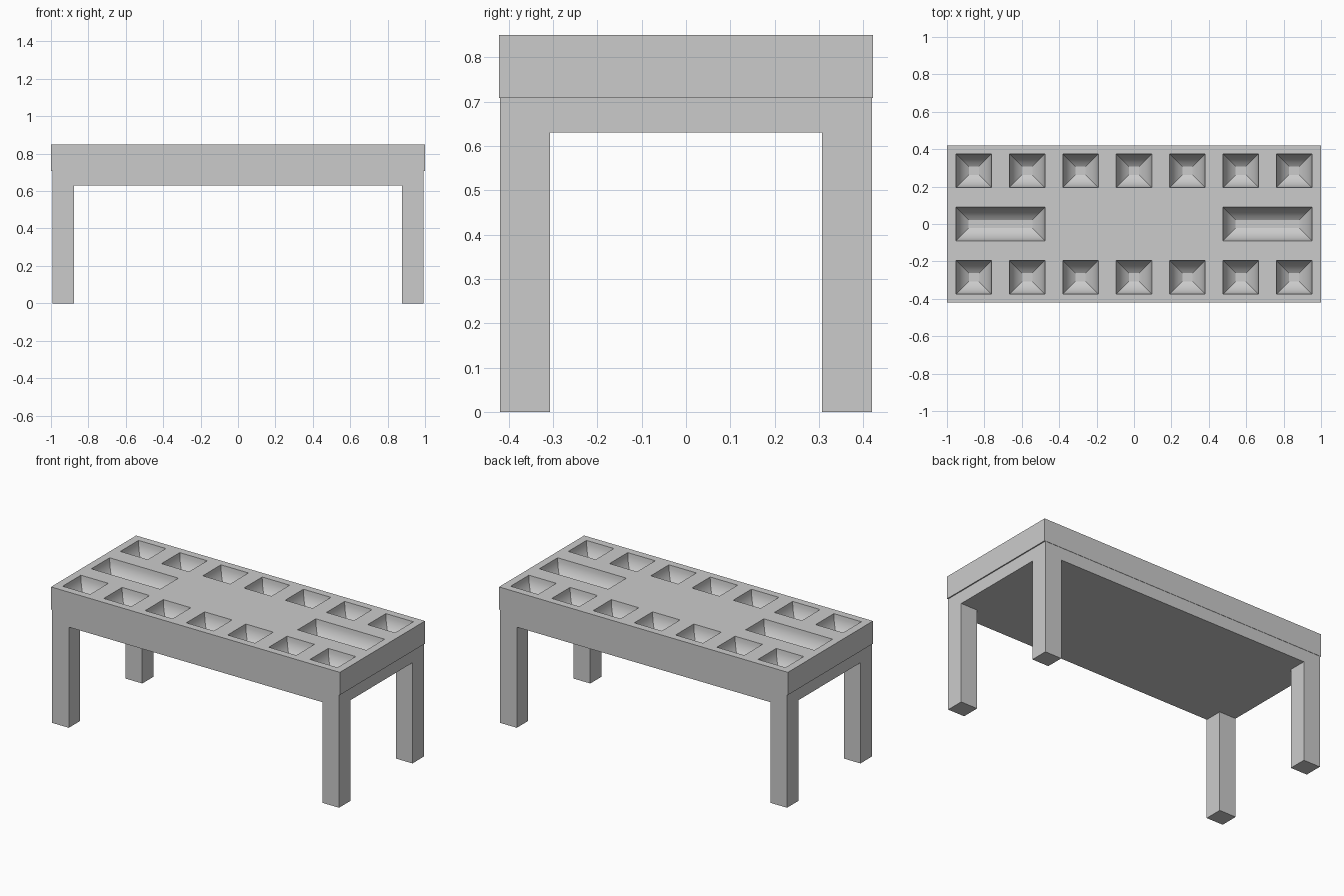
import bpy, bmesh, math

if "Cube" in bpy.data.objects:
    bpy.data.objects.remove(bpy.data.objects["Cube"])

TOP = 0.85
DEPTH = 0.11


def box(name, x0, x1, y0, y1, z0, z1):
    bm = bmesh.new()
    bmesh.ops.create_cube(bm, size=1)
    for v in bm.verts:
        v.co = ((x0 + x1) / 2 + v.co.x * (x1 - x0),
                (y0 + y1) / 2 + v.co.y * (y1 - y0),
                (z0 + z1) / 2 + v.co.z * (z1 - z0))
    return finish(name, bm)


def finish(name, bm):
    bmesh.ops.recalc_face_normals(bm, faces=bm.faces)
    me = bpy.data.meshes.new(name)
    bm.to_mesh(me)
    bm.free()
    ob = bpy.data.objects.new(name, me)
    bpy.context.collection.objects.link(ob)
    return ob


def add_pit(bm, cx, cy, hx, hy, inset=0.068, steps=6, sweep=math.radians(62)):
    """Rectangular bowl: curved walls narrowing to a small flat floor."""
    rings = [(0, TOP + 0.05)]
    for i in range(steps + 1):
        a = sweep * i / steps
        rings.append((inset * (1 - math.cos(a)) / (1 - math.cos(sweep)),
                      TOP - DEPTH * math.sin(a) / math.sin(sweep)))
    prev = None
    for off, z in rings:
        x, y = hx - off, hy - off
        ring = [bm.verts.new((cx + sx * x, cy + sy * y, z))
                for sx, sy in ((-1, -1), (1, -1), (1, 1), (-1, 1))]
        if prev:
            for k in range(4):
                n = (k + 1) % 4
                bm.faces.new((prev[k], prev[n], ring[n], ring[k]))
        else:
            bm.faces.new(ring)
        prev = ring
    bm.faces.new(prev)


# Board with two rows of small pits and a long store at each end
board = box("board", -1, 1, -0.421, 0.421, 0.708, TOP)
bm = bmesh.new()
for i in range(7):
    for side in (-1, 1):
        add_pit(bm, (i - 3) * 0.2855, side * 0.285, 0.095, 0.09)
for side in (-1, 1):
    add_pit(bm, side * 0.714, 0.0, 0.238, 0.09)
cutter = finish("pit_cutter", bm)
mod = board.modifiers.new("pits", 'BOOLEAN')
mod.object = cutter
mod.operation = 'DIFFERENCE'
mod.solver = 'EXACT'
bpy.context.view_layer.objects.active = board
board.select_set(True)
bpy.ops.object.modifier_apply(modifier=mod.name)
bpy.data.objects.remove(cutter)
bpy.ops.object.shade_smooth_by_angle(angle=math.radians(30))

# Apron under the board
X, Y = 0.993, 0.419
box("apron", -X, X, Y * -1, Y, 0.63, 0.708)

# Four square legs
for sx, lr in ((-1, "left"), (1, "right")):
    for sy, fb in ((-1, "front"), (1, "back")):
        xs = sorted((sx * (X - 0.115), sx * X))
        ys = sorted((sy * (Y - 0.112), sy * Y))
        box(f"{fb}_{lr}_leg", *xs, *ys, 0, 0.63)
